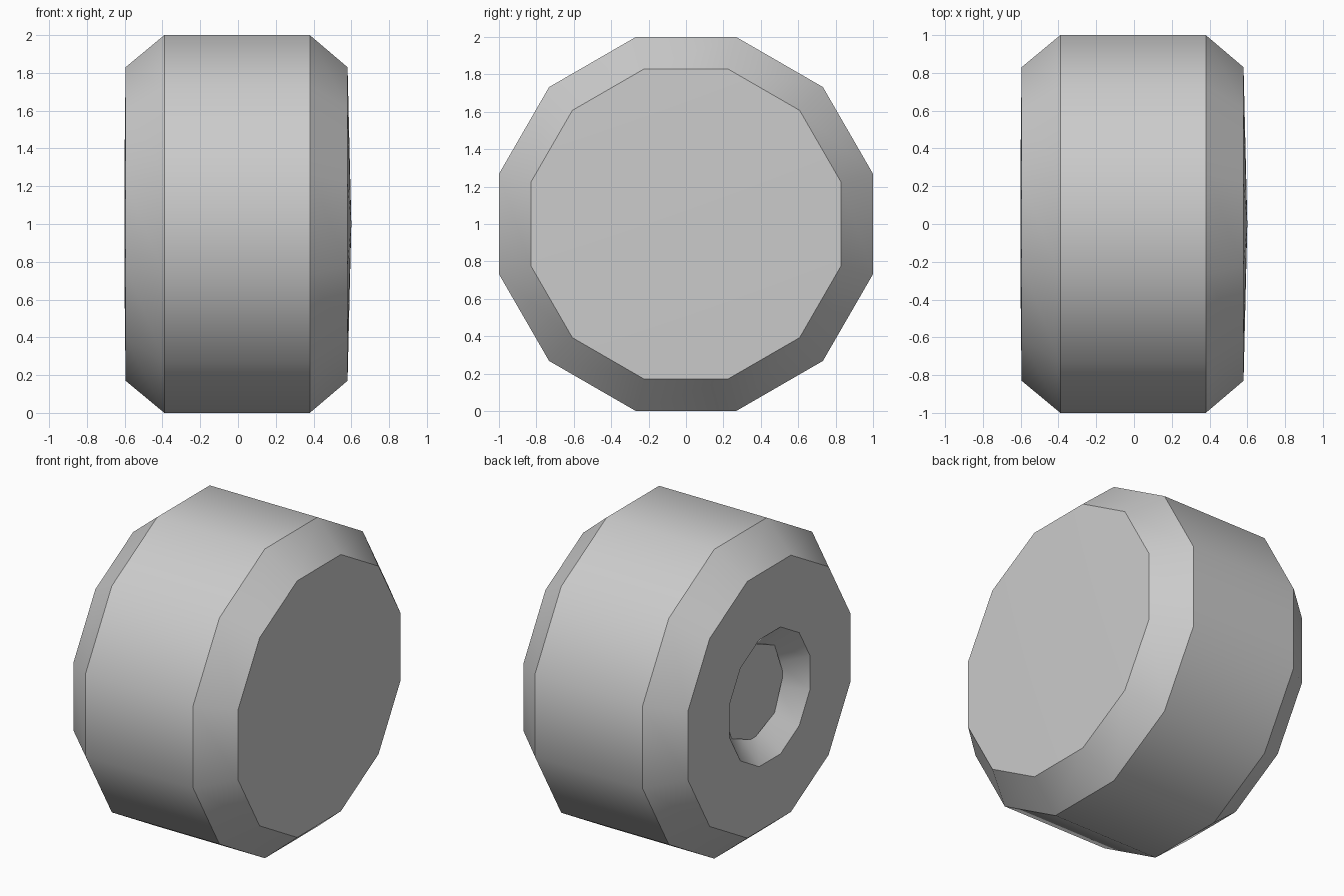
import bpy
import math

cube = bpy.data.objects.get("Cube")
if cube:
    bpy.data.objects.remove(cube, do_unlink=True)

GREY = (0.6, 0.6, 0.6, 1.0)
grey = bpy.data.materials.new("plain grey")
grey.use_nodes = True
grey.diffuse_color = GREY
grey.node_tree.nodes["Principled BSDF"].inputs["Base Color"].default_value = GREY


def lathe(name, profile, sides, turn):
    """Spin (x, radius) points about the x axis; zero radius makes a pole."""
    verts, faces, rings = [], [], []
    for x, r in profile:
        start = len(verts)
        count = sides if r else 1
        for i in range(count):
            a = turn + math.tau * i / sides
            verts.append((x, r * math.cos(a), 1 + r * math.sin(a)))
        rings.append([start + i % count for i in range(sides)])
    for a, b in zip(rings, rings[1:]):
        for i in range(sides):
            j = (i + 1) % sides
            quad = [a[i], b[i], b[j], a[j]]
            faces.append(list(dict.fromkeys(quad)))
    mesh = bpy.data.meshes.new(name)
    mesh.from_pydata(verts, [], faces)
    mesh.materials.append(grey)
    obj = bpy.data.objects.new(name, mesh)
    bpy.context.collection.objects.link(obj)

    # Face normals outward, then smooth shading with sharp creases
    bpy.ops.object.select_all(action='DESELECT')
    obj.select_set(True)
    bpy.context.view_layer.objects.active = obj
    bpy.ops.object.mode_set(mode='EDIT')
    bpy.ops.mesh.select_all(action='SELECT')
    bpy.ops.mesh.normals_make_consistent(inside=False)
    bpy.ops.object.mode_set(mode='OBJECT')
    bpy.ops.object.shade_smooth_by_angle(angle=math.radians(35))
    return obj


# Twelve-sided wheel: recess floor, recess wall, bevelled tread, closed cap
SIDES = 12
half_step = math.pi / SIDES
corner = 1 / math.cos(half_step)  # flat distance to corner radius
wheel_profile = [(-0.46, 0), (-0.46, 0.28), (-0.60, 0.41), (-0.595, 0.83),
                 (-0.39, 1), (0.38, 1), (0.58, 0.83), (0.60, 0)]
lathe("wheel", [(x, r * corner) for x, r in wheel_profile], SIDES, half_step)

# Eight-sided hub plate closing the recess
lathe("hub_plate", [(-0.49, 0), (-0.48, 0.31), (-0.45, 0.31), (-0.45, 0)], 8, 0)
